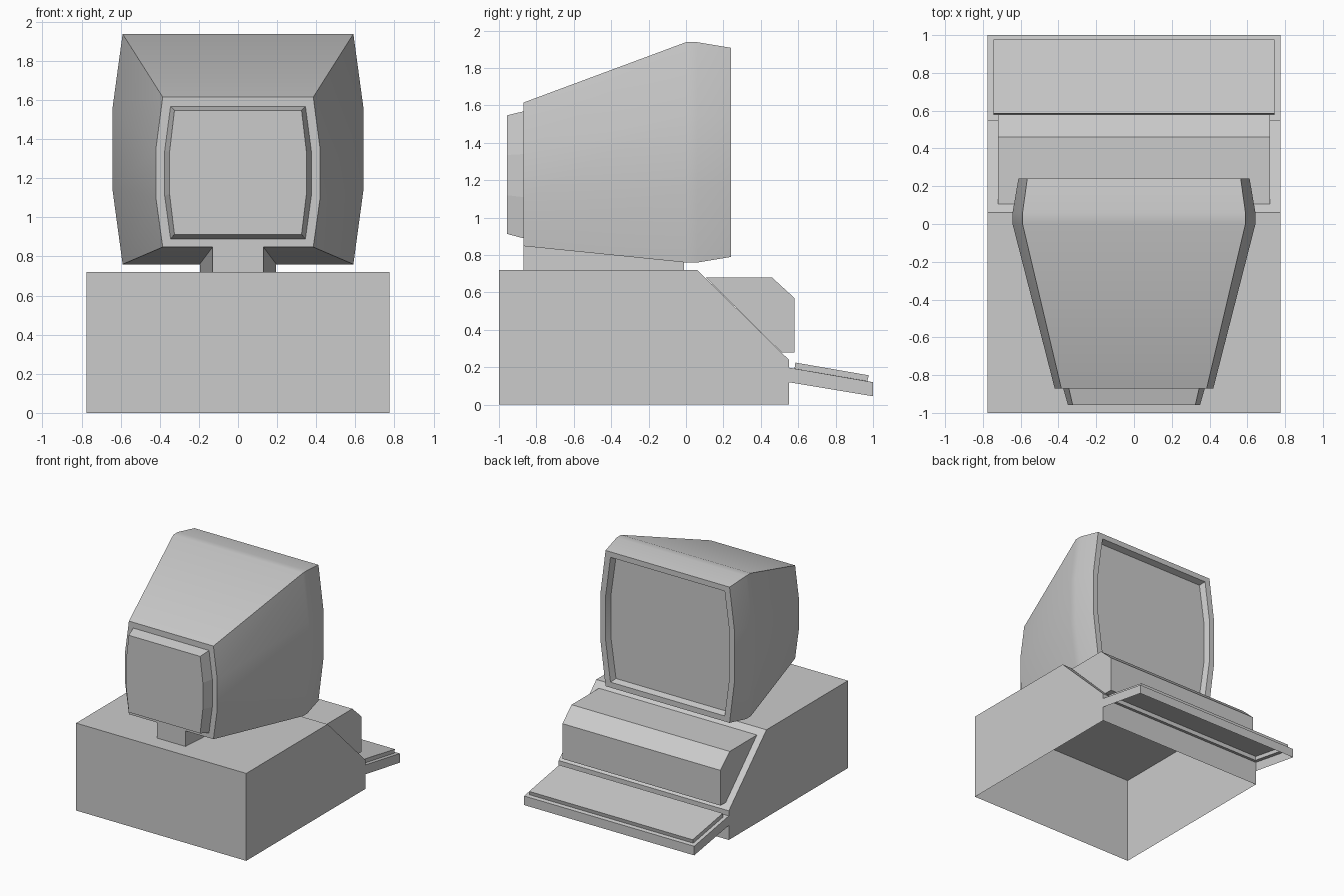
import bpy, bmesh

if "Cube" in bpy.data.objects:
    bpy.data.objects.remove(bpy.data.objects["Cube"])


def finish(name, bm, smooth=False):
    bmesh.ops.recalc_face_normals(bm, faces=bm.faces)
    mesh = bpy.data.meshes.new(name)
    bm.to_mesh(mesh)
    bm.free()
    ob = bpy.data.objects.new(name, mesh)
    bpy.context.collection.objects.link(ob)
    if smooth:
        bpy.ops.object.select_all(action='DESELECT')
        ob.select_set(True)
        bpy.context.view_layer.objects.active = ob
        bpy.ops.object.shade_smooth_by_angle(angle=0.52)
    return ob


def loft(name, rings, caps=(True, True), skip=(), smooth=False):
    """Skin a list of closed rings; skip = side indices left open."""
    bm = bmesh.new()
    rows = [[bm.verts.new(p) for p in r] for r in rings]
    n = len(rows[0])
    for a, b in zip(rows, rows[1:]):
        for i in range(n):
            if i not in skip:
                j = (i + 1) % n
                bm.faces.new((a[i], a[j], b[j], b[i]))
    for row, cap in zip((rows[0], rows[-1]), caps):
        if cap:
            bm.faces.new(row)
    return finish(name, bm, smooth)


def extrude_x(name, profile, half, skip=()):
    return loft(name, [[(x, y, z) for y, z in profile] for x in (-half, half)], skip=skip)


def barrel(y, x_end, x_mid, z_bot, z_lo, z_hi, z_top):
    """Eight-sided section with bulging sides."""
    right = [(x_end, z_bot), (x_mid, z_lo), (x_mid, z_hi), (x_end, z_top)]
    return [(x, y, z) for x, z in right] + [(-x, y, z) for x, z in reversed(right)]


# Desk-shaped base, hollow with an open underside
extrude_x("base", [(-1, 0), (-1, .72), (.06, .72), (.55, .24), (.55, 0)], .775, skip=(4,))

# Raised block on the sloping face
extrude_x("slope_block", [(.105, .68), (.46, .68), (.58, .57), (.58, .28), (.51, .28)], .72, skip=(4,))


# Tilted keyboard tray with raised key plate, open underneath
def tray_ring(half, y0, z0, y1, z1):
    return [(-half, y0, z0), (half, y0, z0), (half, y1, z1), (-half, y1, z1)]


tray_rings = [tray_ring(.775, .55, .12, 1, .045),
              tray_ring(.775, .55, .198, 1, .12),
              tray_ring(.745, .58, .193, .97, .126),
              tray_ring(.745, .585, .225, .977, .157)]
loft("keyboard", tray_rings, caps=(False, True))

# Monitor shell with recessed screen
loft("monitor", [
    barrel(-.87, .385, .42, .848, 1.10, 1.35, 1.615),
    barrel(0, .59, .643, .76, 1.15, 1.55, 1.938),
    barrel(.06, .59, .643, .76, 1.15, 1.55, 1.938),
    barrel(.24, .565, .612, .79, 1.16, 1.54, 1.908),
    barrel(.24, .52, .565, .835, 1.17, 1.53, 1.863),
    barrel(.19, .505, .55, .85, 1.17, 1.53, 1.848),
], smooth=True)

# Tapered housing on the front of the monitor
loft("monitor_housing", [
    barrel(-.87, .345, .375, .89, 1.11, 1.34, 1.568),
    barrel(-.957, .325, .35, .913, 1.12, 1.335, 1.547),
], caps=(False, True))

# Neck, widening toward the screen side
neck = [[(-.13, -.87, .72), (.13, -.87, .72), (.195, -.01, .72), (-.195, -.01, .72)],
        [(-.13, -.87, .848), (.13, -.87, .848), (.195, -.01, .762), (-.195, -.01, .762)]]
loft("neck", neck, caps=(False, False))
